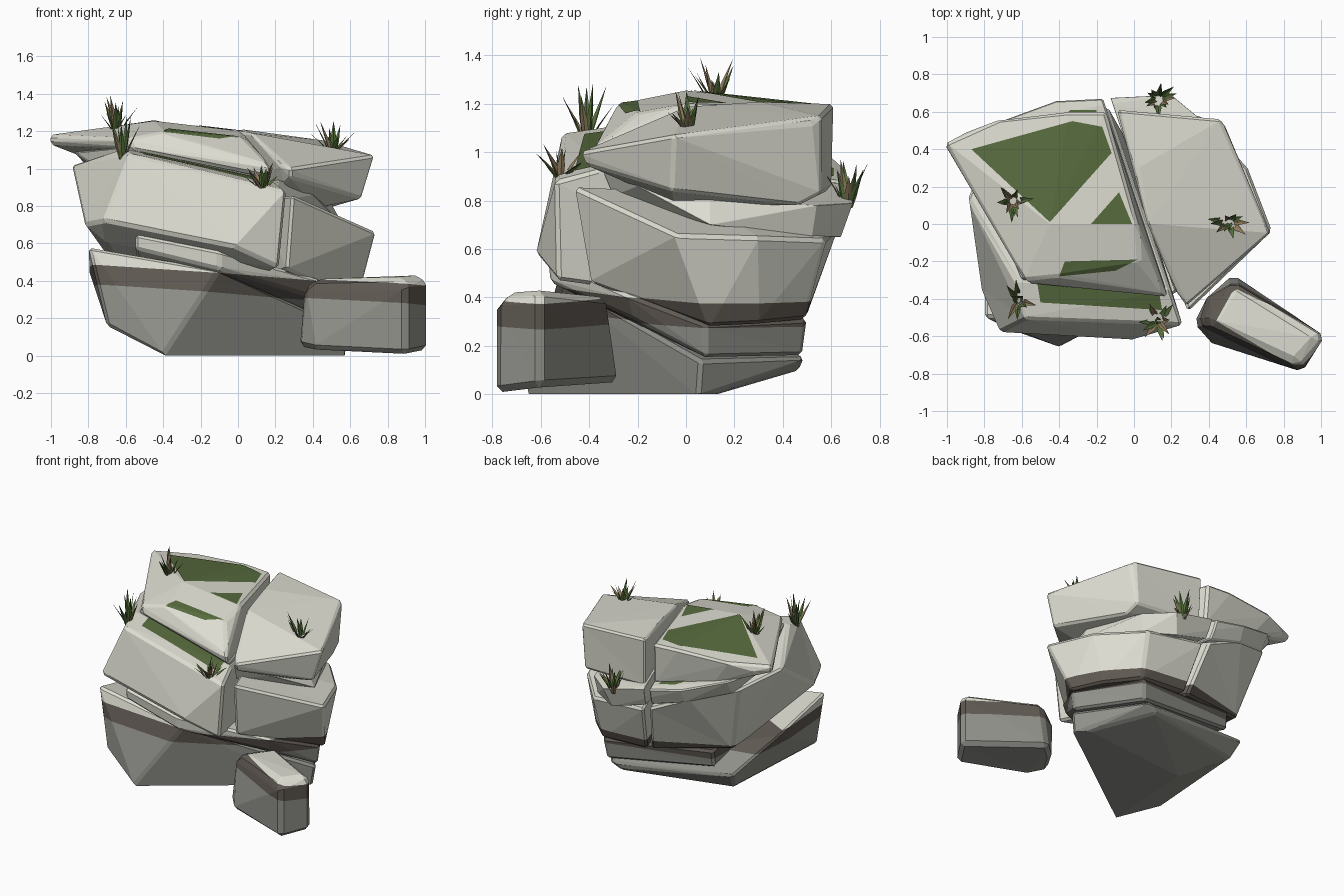
import bpy, bmesh, math, random
from mathutils import Vector

random.seed(4)
cube = bpy.data.objects.get("Cube")
if cube:
    bpy.data.objects.remove(cube)


def material(name, rgb):
    m = bpy.data.materials.new(name)
    m.use_nodes = True
    m.diffuse_color = (*rgb, 1)
    m.node_tree.nodes["Principled BSDF"].inputs["Base Color"].default_value = (*rgb, 1)
    return m


STONE = material("pale stone", (0.72, 0.72, 0.64))
BAND = material("dark band", (0.115, 0.1, 0.085))
LOWER = material("lower grey stone", (0.28, 0.28, 0.255))
MOSS = material("moss green", (0.095, 0.145, 0.047))
GRASS = material("grass green", (0.095, 0.165, 0.045))
DRY = material("dry grass", (0.28, 0.2, 0.11))

SEAM_POINT = Vector((0.06, 0.05, 0))
SEAM_SIDE = Vector((1, 0.33, 0)).normalized()
BAND_NORMAL = Vector((0.065, 0.03, 1))
BAND_TOP, BAND_BOTTOM = 0.42, 0.315


def finish(bm, name, mats):
    mesh = bpy.data.meshes.new(name)
    bm.to_mesh(mesh)
    bm.free()
    for m in mats:
        mesh.materials.append(m)
    ob = bpy.data.objects.new(name, mesh)
    bpy.context.collection.objects.link(ob)
    return ob


def cut(bm, point, normal, clear=False):
    geom = bm.verts[:] + bm.edges[:] + bm.faces[:]
    return bmesh.ops.bisect_plane(bm, geom=geom, plane_co=point, plane_no=normal,
                                  clear_outer=clear)["geom_cut"]


def hull(points):
    bm = bmesh.new()
    for p in points:
        bm.verts.new(p)
    res = bmesh.ops.convex_hull(bm, input=bm.verts[:])
    loose = {v for v in res["geom_interior"] + res["geom_unused"]
             if isinstance(v, bmesh.types.BMVert) and not v.link_faces}
    bmesh.ops.delete(bm, geom=list(loose), context="VERTS")
    bmesh.ops.dissolve_limit(bm, angle_limit=math.radians(5),
                             verts=bm.verts[:], edges=bm.edges[:])
    return bm


def rock(name, points, seam=0, bevel=0.016):
    """Chipped boulder: a hull, optionally cut at the seam, with worn edges and strata."""
    bm = hull(points)
    if seam:
        edge = cut(bm, SEAM_POINT + SEAM_SIDE * seam * 0.02, -SEAM_SIDE * seam, True)
        bmesh.ops.edgeloop_fill(bm, edges=[e for e in edge if isinstance(e, bmesh.types.BMEdge)])
    sharp = [e for e in bm.edges if len(e.link_faces) == 2
             and e.calc_face_angle(0) > math.radians(28)
             and max(v.co.z for v in e.verts) > 0.01]
    bmesh.ops.bevel(bm, geom=sharp, offset=bevel, segments=1, affect="EDGES",
                    clamp_overlap=True)
    bmesh.ops.triangulate(bm, faces=bm.faces[:])
    for level in (BAND_TOP, BAND_BOTTOM):
        cut(bm, (0, 0, level), BAND_NORMAL)
    bmesh.ops.recalc_face_normals(bm, faces=bm.faces[:])
    for f in bm.faces:
        h = f.calc_center_median().dot(BAND_NORMAL)
        f.material_index = 0 if h > BAND_TOP else 1 if h > BAND_BOTTOM else 2
    return finish(bm, name, (STONE, BAND, LOWER))


def moss(name, source, outline):
    """Skin of moss: the upward faces of a rock inside a convex outline (anticlockwise)."""
    bm = bmesh.new()
    bm.from_mesh(source.data)
    bmesh.ops.delete(bm, geom=[f for f in bm.faces if f.normal.z < 0.4], context="FACES")
    for a, b in zip(outline, outline[1:] + outline[:1]):
        cut(bm, (*a, 0), (b[1] - a[1], a[0] - b[0], 0), True)
    for f in bm.faces:
        f.material_index = 0
    bmesh.ops.translate(bm, vec=(0, 0, 0.004), verts=bm.verts[:])
    finish(bm, name, (MOSS,))


def tuft(name, x, y, z, height):
    """Clump of folded, tapering blades leaning outwards."""
    bm = bmesh.new()
    count = 13
    for i in range(count):
        a = math.tau * i / count + random.uniform(-0.4, 0.4)
        out, side = Vector((math.cos(a), math.sin(a), 0)), Vector((-math.sin(a), math.cos(a), 0))
        h = height * random.uniform(0.4, 1)
        lean = random.uniform(0.02, 0.11)
        root = Vector((x, y, z - 0.02)) + out * random.uniform(-0.005, 0.018)
        mid = root + out * lean * 0.4 + Vector((0, 0, h * 0.45))
        tip = bm.verts.new(root + out * lean + Vector((0, 0, h)))
        w = 0.016
        r = [bm.verts.new(root + side * s * w * 0.7 + out * (1 - abs(s)) * 0.006) for s in (-1, 0, 1)]
        m = [bm.verts.new(mid + side * s * w + out * (1 - abs(s)) * 0.006) for s in (-1, 0, 1)]
        for k in (0, 1):
            for f in (bm.faces.new((r[k], r[k + 1], m[k + 1], m[k])),
                      bm.faces.new((m[k], m[k + 1], tip))):
                f.material_index = int(i % 4 == 0)
    finish(bm, name, (GRASS, DRY))


# Base rock, tapering underneath and sloping down to the back
rock("base_rock", [
    (-0.4, -0.66, 0), (0.58, 0.05, 0), (0.5, 0.13, 0), (-0.35, 0.05, 0),
    (-0.7, -0.55, 0.16), (0.2, 0.47, 0.1), (-0.6, 0.29, 0.12),
    (-0.8, -0.5, 0.58), (-0.1, -0.5, 0.46), (0.6, 0.06, 0.14),
    (0.28, 0.49, 0.15), (-0.64, 0.37, 0.24), (-0.8, 0.05, 0.46)])

# Thin slab wedged over the base
rock("thin_slab", [
    (-0.55, -0.55, 0.65), (-0.1, -0.57, 0.56), (0.43, -0.24, 0.41), (0.62, 0.08, 0.29),
    (0.33, 0.5, 0.31), (-0.5, 0.4, 0.4), (-0.55, -0.54, 0.57), (-0.1, -0.56, 0.46),
    (0.41, -0.22, 0.31), (0.6, 0.08, 0.15), (0.31, 0.48, 0.16), (-0.5, 0.38, 0.27)])

# Middle layer, two blocks either side of the seam
mid_left = rock("middle_left_rock", [
    (-0.72, -0.58, 0.72), (-0.02, -0.62, 0.58), (0.22, -0.53, 0.47), (-0.82, -0.35, 0.7),
    (-0.7, -0.4, 0.6), (-0.05, -0.45, 0.5), (0.17, -0.38, 0.45), (-0.62, 0.33, 0.42),
    (-0.06, 0.49, 0.33), (-0.58, -0.51, 1.08), (0.26, -0.54, 0.88), (-0.62, -0.32, 1.11),
    (0.2, -0.36, 0.93), (-0.89, 0.14, 1.02), (-0.76, 0.46, 0.95), (-0.44, 0.6, 0.85),
    (-0.14, 0.63, 0.71)])
rock("middle_right_rock", [
    (0.29, -0.47, 0.86), (0.74, -0.04, 0.66), (0.61, 0.3, 0.65), (0.36, 0.58, 0.64),
    (-0.09, 0.63, 0.69), (0.1, 0, 0.84), (0.26, -0.4, 0.46), (0.64, 0.1, 0.28),
    (0.53, 0.3, 0.29), (0.34, 0.49, 0.31), (-0.03, 0.5, 0.33)])

# Flaring ledge layer, cut by the seam
ledge = [
    (-0.88, 0.38, 1.09), (-0.72, 0.55, 1.03), (-0.42, 0.66, 0.93), (0.2, 0.69, 0.79),
    (0.38, 0.54, 0.78), (0.5, 0.1, 0.81), (0.4, -0.2, 0.86), (0.22, -0.35, 0.94),
    (-0.6, -0.3, 1.12), (-0.72, 0.48, 0.92), (-0.42, 0.61, 0.82), (0.16, 0.64, 0.65),
    (0.36, 0.52, 0.65), (0.56, 0.1, 0.7), (0.2, -0.3, 0.82), (-0.6, -0.25, 0.9)]
ledge_left = rock("ledge_left", ledge, -1)
rock("ledge_right", ledge, 1)

# Cap rocks
cap_left = rock("cap_left_rock", [
    (-1.01, 0.43, 1.18), (-0.72, 0.56, 1.18), (-0.35, 0.6, 1.19), (-0.15, 0.6, 1.18),
    (-0.45, 0, 1.255), (0.02, 0, 1.2), (-0.4, -0.28, 1.2), (0.03, -0.2, 1.165),
    (-0.59, -0.3, 1.16), (0.18, -0.39, 1.01), (-1.01, 0.42, 1.13), (-0.9, 0.49, 1.12),
    (-0.56, -0.32, 1.1), (0.18, -0.38, 0.95), (-0.14, 0.58, 0.88), (-0.6, 0.53, 0.97)])
rock("cap_right_rock", [
    (0.07, 0, 1.19), (-0.09, 0.61, 1.2), (0.02, 0.3, 1.21), (0.46, 0.56, 1.15), (0.49, 0.52, 1.12),
    (0.73, -0.05, 1.07), (0.28, -0.44, 1), (0.22, -0.36, 1.02), (0.28, -0.42, 0.95),
    (0.66, -0.06, 0.84), (0.42, -0.05, 0.79), (0.46, 0.46, 0.78), (0.44, 0.56, 0.83),
    (-0.08, 0.6, 0.85), (0.25, -0.34, 0.92)])

# Loose boulder
rock("loose_boulder", [
    (0.41, -0.53, 0.41), (0.86, -0.74, 0.42), (0.99, -0.6, 0.43), (0.54, -0.32, 0.4),
    (0.35, -0.53, 0.36), (0.9, -0.79, 0.36), (1.02, -0.6, 0.38), (0.39, -0.4, 0.34),
    (0.32, -0.53, 0.05), (0.41, -0.64, 0.03), (0.9, -0.79, 0.005), (1.02, -0.6, 0.03),
    (0.53, -0.27, 0.05), (0.41, -0.38, 0.05)], bevel=0.028)

# Moss patches
moss("large_moss", cap_left, [(-0.87, 0.4), (-0.45, 0.01), (-0.12, 0.38), (-0.17, 0.52), (-0.33, 0.55)])
moss("small_moss", cap_left, [(-0.23, 0), (-0.01, 0), (-0.08, 0.17)])
moss("front_moss", cap_left, [(-0.4, -0.28), (-0.1, -0.25), (0.02, -0.19), (-0.37, -0.2)])
moss("ledge_moss", mid_left, [(-0.5, -0.42), (0.15, -0.46), (0.13, -0.34), (-0.52, -0.3)])
moss("back_moss", ledge_left, [(-0.4, 0.55), (-0.2, 0.55), (-0.2, 0.61), (-0.34, 0.61)])

# Grass tufts
for spot in [("cap_left_grass", -0.65, 0.12, 1.21, 0.22),
             ("cap_right_grass", 0.51, 0.01, 1.1, 0.18),
             ("front_left_grass", -0.62, -0.41, 1.06, 0.25),
             ("front_right_grass", 0.13, -0.52, 0.91, 0.16),
             ("back_grass", 0.13, 0.67, 0.79, 0.21)]:
    tuft(*spot)
